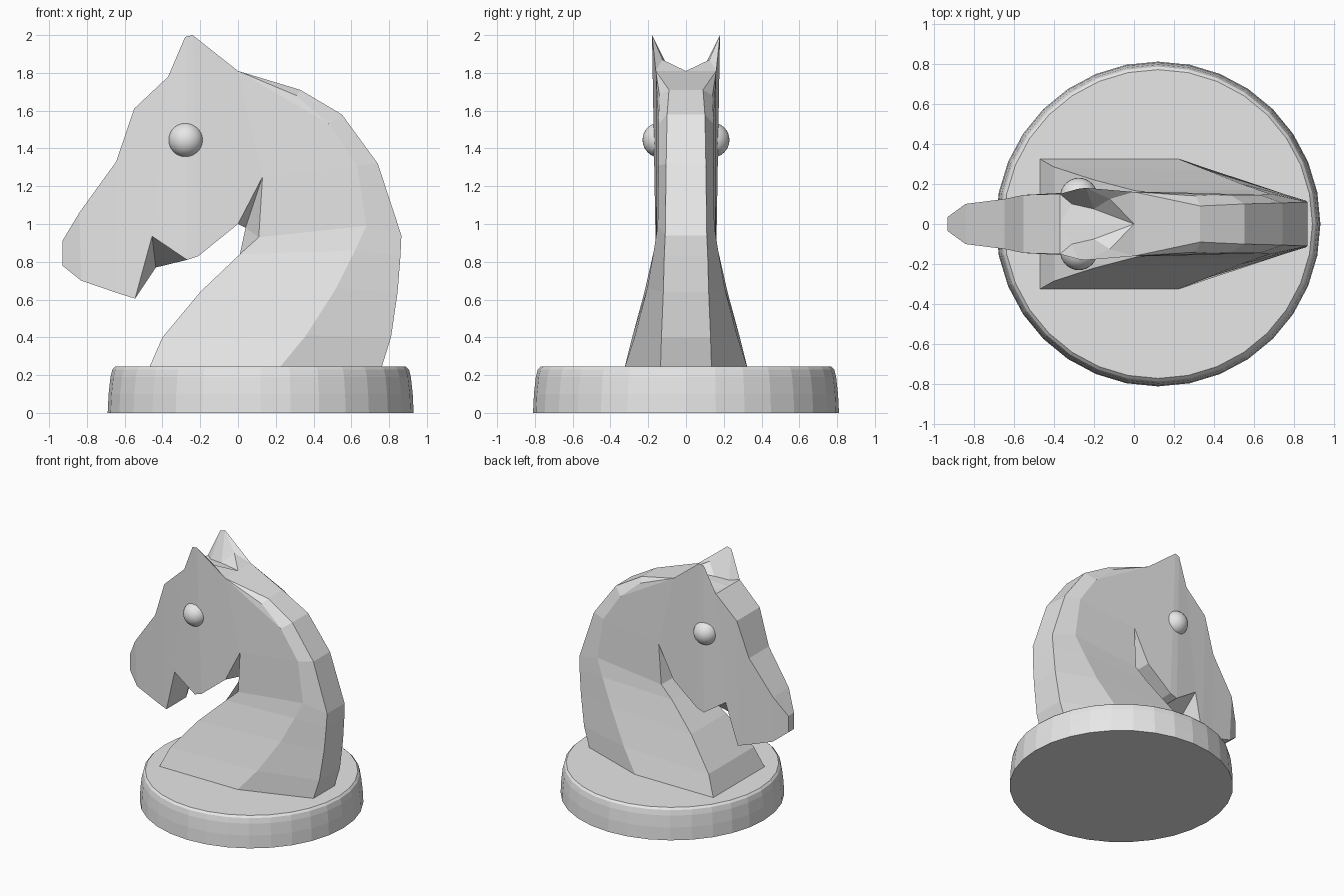
import bpy
import bmesh
import math
from mathutils import Matrix

cube = bpy.data.objects.get("Cube")
if cube:
    bpy.data.objects.remove(cube, do_unlink=True)

grey = bpy.data.materials.new("light_grey")
grey.use_nodes = True
COLOUR = (0.8, 0.8, 0.8, 1)
grey.diffuse_color = COLOUR
grey.node_tree.nodes["Principled BSDF"].inputs["Base Color"].default_value = COLOUR


def finish(name, bm, smooth=False):
    """Turn a bmesh into a named, coloured object."""
    bmesh.ops.recalc_face_normals(bm, faces=bm.faces[:])
    for face in bm.faces:
        face.smooth = smooth
    mesh = bpy.data.meshes.new(name)
    bm.to_mesh(mesh)
    bm.free()
    mesh.materials.append(grey)
    obj = bpy.data.objects.new(name, mesh)
    bpy.context.collection.objects.link(obj)
    return obj


# Round base: turned profile of radius and height
bm = bmesh.new()
profile = [(0.81, 0), (0.805, 0.1), (0.795, 0.19), (0.785, 0.23), (0.77, 0.245)]
SIDES = 32
rings = []
for radius, z in profile:
    rings.append([bm.verts.new((0.12 + radius * math.cos(math.tau * i / SIDES),
                                radius * math.sin(math.tau * i / SIDES), z))
                  for i in range(SIDES)])
for low, high in zip(rings, rings[1:]):
    for i in range(SIDES):
        j = (i + 1) % SIDES
        bm.faces.new((low[i], low[j], high[j], high[i]))
bm.faces.new(rings[0])
bm.faces.new(rings[-1])
finish("round_base", bm)

# Horse: one half is built from points (x, z, half width), then mirrored
bm = bmesh.new()


def points(rows):
    return [bm.verts.new((x, -half, z)) for x, z, half in rows]


def centre(vert):
    return bm.verts.new((vert.co.x, 0, vert.co.z))


def face(*verts):
    bm.faces.new(list(dict.fromkeys(verts)))


def loft(first, second):
    """Join two rows of points, skipping repeated ones."""
    for a, b, c, d in zip(first, first[1:], second[1:], second):
        if len({a, b, c, d}) > 2:
            face(a, b, c, d)


# Neck columns, from the base upward
throat_edge, crown = points([(0.13, 1.25, 0.16), (0, 1.81, 0.16)])
neck_front = points([(-0.47, 0.24, 0.325), (-0.4, 0.4, 0.285), (-0.2, 0.64, 0.22),
                     (0.01, 0.84, 0.165), (0.11, 0.93, 0.155)])
neck_side = points([(0.22, 0.24, 0.325), (0.36, 0.41, 0.27), (0.52, 0.66, 0.205),
                    (0.62, 0.86, 0.17), (0.68, 0.99, 0.15), (0.63, 1.31, 0.145),
                    (0.48, 1.53, 0.145), (0.31, 1.68, 0.14)])
crest = points([(0.76, 0.24, 0.135), (0.81, 0.4, 0.13), (0.845, 0.64, 0.12),
                (0.86, 0.83, 0.115), (0.865, 0.94, 0.11), (0.74, 1.32, 0.105),
                (0.55, 1.58, 0.1), (0.33, 1.71, 0.09)])
loft(neck_front + [throat_edge, crown, crown], neck_side)
loft(neck_side + [crown], crest + [crown])

# Muzzle, nose tip backward
muzzle_top = points([(-0.93, 0.91, 0.035), (-0.84, 1.06, 0.1), (-0.645, 1.33, 0.125),
                     (-0.55, 1.61, 0.145), (-0.37, 1.78, 0.15)])
muzzle_low = points([(-0.93, 0.78, 0.035), (-0.83, 0.7, 0.09), (-0.64, 0.635, 0.115),
                     (-0.545, 0.605, 0.125), (-0.455, 0.935, 0.15)])
loft(muzzle_top, muzzle_low)

# Cheek between muzzle, jaw and ear
brow, mouth_edge = muzzle_top[-1], muzzle_low[-1]
ear_front, ear_tip = points([(-0.28, 1.99, 0.175), (-0.24, 2, 0.18)])
jaw = points([(-0.27, 0.81, 0.16), (-0.21, 0.83, 0.16), (0, 1, 0.16)])
face(brow, mouth_edge, jaw[0], ear_front)
face(ear_front, jaw[0], jaw[1], ear_tip)
face(ear_tip, jaw[1], jaw[2], throat_edge, crown)

# Hollow ear and the crown between the ears
ear_in, ear_back, ear_fold = points([(-0.31, 1.78, 0.1), (-0.2, 1.79, 0.075),
                                     (-0.12, 1.87, 0.125)])
crown_mid, brow_mid = centre(crown), centre(brow)
face(brow, ear_front, ear_in)
face(ear_front, ear_tip, ear_back, ear_in)
face(ear_tip, ear_fold, ear_back)
face(ear_tip, crown, ear_fold)
face(ear_fold, crown, crown_mid)
face(ear_fold, crown_mid, ear_back)
face(brow, ear_in, brow_mid)
face(ear_in, ear_back, crown_mid, brow_mid)

# Strips from each outline to the middle plane
crest_mid = [centre(v) for v in crest]
loft(crest + [crown], crest_mid + [crown_mid])
top_mid = [centre(v) for v in muzzle_top[:-1]] + [brow_mid]
low_mid = [centre(v) for v in muzzle_low[:-1]]
jaw_mid = [centre(v) for v in jaw]
mouth_mid, throat_mid = points([(-0.435, 0.77, 0), (0.04, 0.98, 0)])
front_mid = [centre(v) for v in neck_front[:-1]]
loft(muzzle_top, top_mid)
loft([muzzle_top[0]] + muzzle_low + jaw + [throat_edge],
     [top_mid[0]] + low_mid + [mouth_mid] + jaw_mid + [throat_mid])
loft(neck_front + [throat_edge], front_mid + [throat_mid, throat_mid])
face(neck_front[0], neck_side[0], crest[0], crest_mid[0], front_mid[0])

bmesh.ops.mirror(bm, geom=bm.verts[:] + bm.edges[:] + bm.faces[:], axis="Y",
                 merge_dist=0.001)
finish("horse_head_and_neck", bm)

# Eyes
for side, sign in (("right", -1), ("left", 1)):
    bm = bmesh.new()
    bmesh.ops.create_uvsphere(bm, u_segments=32, v_segments=16, radius=0.093,
                              matrix=Matrix.Translation((-0.275, sign * 0.137, 1.445)))
    finish(side + "_eye", bm, smooth=True)
